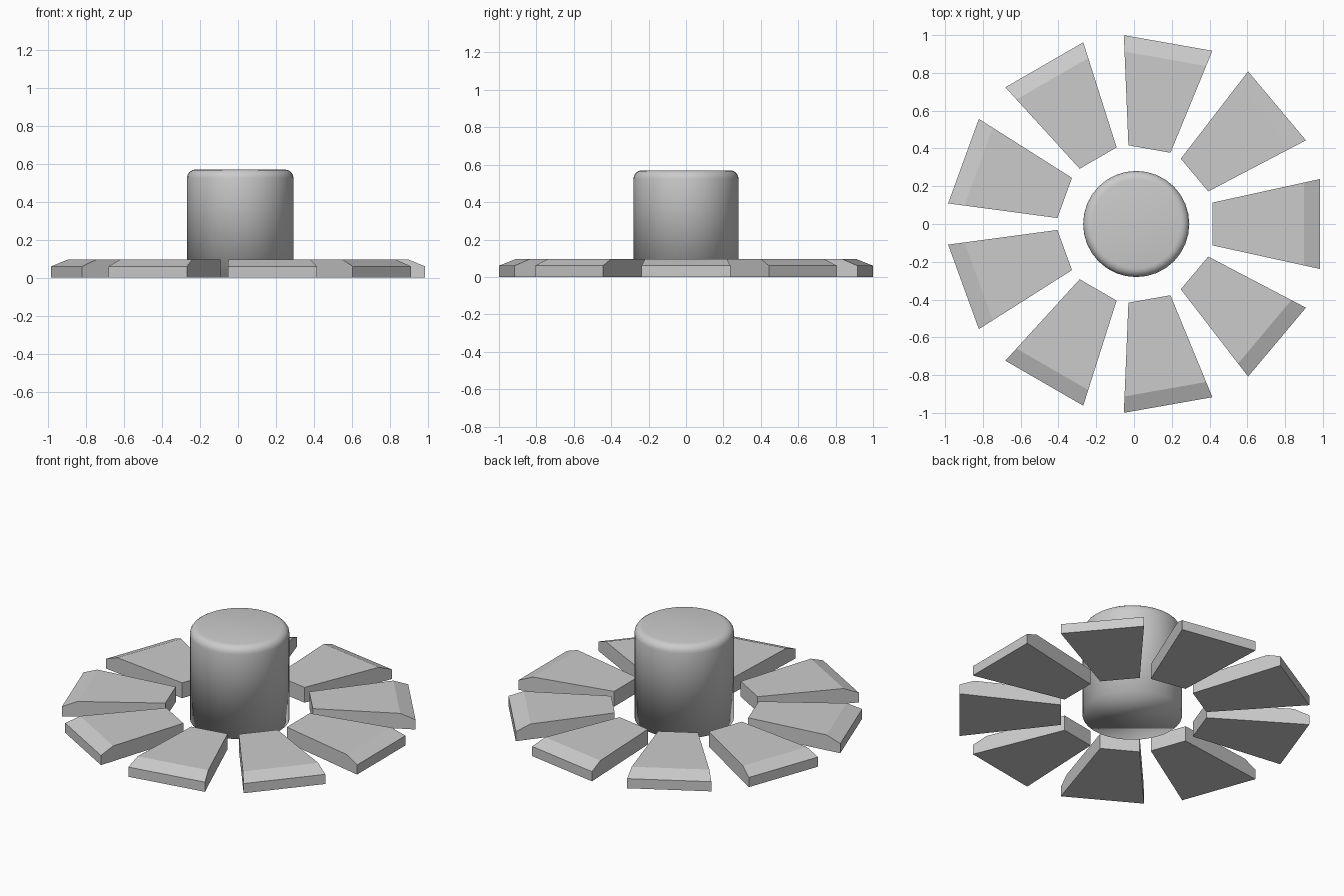
import bpy, bmesh, math

if "Cube" in bpy.data.objects:
    bpy.data.objects.remove(bpy.data.objects["Cube"])

CX = 0.0117  # hub centre offset that keeps the nine-fold ring centred


def add_object(name, bm):
    bmesh.ops.recalc_face_normals(bm, faces=bm.faces)
    me = bpy.data.meshes.new(name)
    bm.to_mesh(me)
    bm.free()
    ob = bpy.data.objects.new(name, me)
    ob.location.x = CX
    bpy.context.collection.objects.link(ob)
    return ob


# Blades: side profile (radius, z) given a width that tapers toward the hub
def half_width(r):
    return 0.113 + (r - 0.403) / (0.973 - 0.403) * (0.238 - 0.113)


profile = [(0.403, 0), (0.973, 0), (0.973, 0.06), (0.888, 0.095), (0.403, 0.095)]
for i in range(9):
    bm = bmesh.new()
    left = [bm.verts.new((r, half_width(r), z)) for r, z in profile]
    right = [bm.verts.new((r, -half_width(r), z)) for r, z in profile]
    bm.faces.new(left)
    bm.faces.new(right[::-1])
    for a in range(5):
        b = (a + 1) % 5
        bm.faces.new((left[a], left[b], right[b], right[a]))
    blade = add_object(f"blade_{i + 1}", bm)
    blade.rotation_euler.z = math.radians(40 * i)

# Hub: smooth closed cylinder with a rounded top rim
bm = bmesh.new()
bmesh.ops.create_cone(bm, cap_ends=True, segments=32, radius1=0.281,
                      radius2=0.281, depth=0.57)
bmesh.ops.translate(bm, verts=bm.verts, vec=(0, 0, 0.285))
rim = [e for e in bm.edges if all(v.co.z > 0.5 for v in e.verts)]
bmesh.ops.bevel(bm, geom=rim, offset=0.045, segments=4, profile=0.5,
                affect='EDGES')
for f in bm.faces:
    f.smooth = True
add_object("hub", bm)
